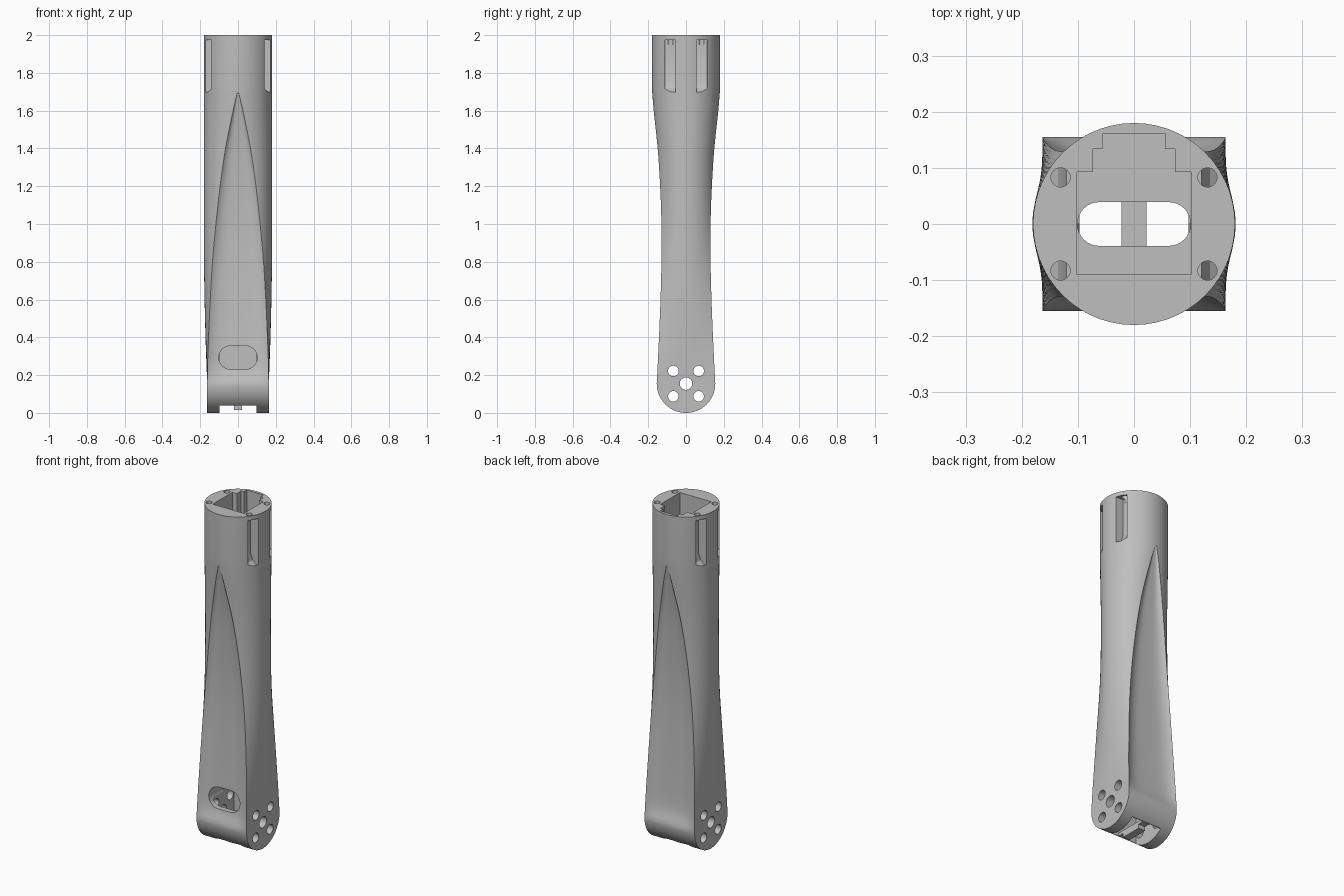
import bpy
import bmesh
from math import sin, cos, pi, atan
from mathutils import Matrix, Vector

default = bpy.data.objects.get("Cube")
if default:
    bpy.data.objects.remove(default, do_unlink=True)

grey = bpy.data.materials.new("light grey")
grey.use_nodes = True
tone = (0.52, 0.52, 0.52, 1)
grey.diffuse_color = tone
grey.node_tree.nodes["Principled BSDF"].inputs["Base Color"].default_value = tone


def add_object(name, bm):
    bmesh.ops.recalc_face_normals(bm, faces=bm.faces)
    mesh = bpy.data.meshes.new(name)
    bm.to_mesh(mesh)
    bm.free()
    mesh.materials.append(grey)
    obj = bpy.data.objects.new(name, mesh)
    bpy.context.collection.objects.link(obj)
    return obj


def box(name, low, high):
    bm = bmesh.new()
    low, high = Vector(low), Vector(high)
    bmesh.ops.create_cube(bm, size=1)
    for v in bm.verts:
        v.co = (low + high) / 2 + v.co * (high - low)
    return add_object(name, bm)


def rod(name, centre, radius, length, axis="Z"):
    bm = bmesh.new()
    turn = Matrix.Rotation(pi / 2, 4, "Y") if axis == "X" else Matrix()
    bmesh.ops.create_cone(bm, cap_ends=True, segments=32, radius1=radius, radius2=radius,
                          depth=length, matrix=Matrix.Translation(centre) @ turn)
    return add_object(name, bm)


def prism(name, outline, place, start, end):
    """Extrude a 2D outline; place(u, v, w) maps it into space."""
    bm = bmesh.new()
    face = bm.faces.new([bm.verts.new(place(u, v, start)) for u, v in outline])
    moved = bmesh.ops.extrude_face_region(bm, geom=[face])["geom"]
    shift = Vector(place(0, 0, end)) - Vector(place(0, 0, start))
    bmesh.ops.translate(bm, vec=shift, verts=[g for g in moved if isinstance(g, bmesh.types.BMVert)])
    return add_object(name, bm)


def stadium(half_length, radius, steps=16):
    reach = half_length - radius
    right = [(reach + radius * cos(a), radius * sin(a))
             for a in (-pi / 2 + pi * i / steps for i in range(steps + 1))]
    return right + [(-u, -v) for u, v in right]


# Body stations: height, ridge x, ridge y, side x, groove depth
stations = [
    (0.155, 0.163, 0.155, 0.163, 0),
    (0.23, 0.162, 0.151, 0.166, 0.02),
    (0.4, 0.156, 0.143, 0.172, 0.024),
    (0.6, 0.147, 0.135, 0.177, 0.024),
    (0.8, 0.135, 0.13, 0.18, 0.024),
    (1.0, 0.117, 0.13, 0.181, 0.023),
    (1.2, 0.095, 0.137, 0.181, 0.021),
    (1.4, 0.066, 0.15, 0.181, 0.018),
    (1.6, 0.026, 0.171, 0.18, 0.01),
    (1.71, 0, 0.18, 0.18, 0),
]


def section(z):
    """Smoothly interpolate the body stations."""
    last = len(stations) - 1
    i = max(k for k in range(last) if stations[k][0] <= z or k == 0)
    p, q = stations[i], stations[i + 1]
    before, after = stations[max(i - 1, 0)], stations[min(i + 2, last)]
    span = q[0] - p[0]
    t = (z - p[0]) / span
    out = []
    for k in range(1, 5):
        m = (q[k] - before[k]) / (q[0] - before[0]) * span
        n = (after[k] - p[k]) / (after[0] - p[0]) * span
        a, b = p[k], q[k]
        out.append(a + t * (m + t * (3 * (b - a) - 2 * m - n + t * (2 * (a - b) + m + n))))
    return out


def ring(z, ridge_x, ridge_y, side_x, depth, steps=28):
    """Half outline (bulging side then grooved back), repeated by half turn."""
    bulge = max(side_x - ridge_x, 0)
    theta = 2 * atan(bulge / ridge_y)
    half = []
    for i in range(steps):
        s = 2 * i / steps - 1
        if bulge < 1e-5:
            half.append((ridge_x, ridge_y * s))
        else:
            radius = ridge_y / sin(theta)
            half.append((side_x - radius + radius * cos(theta * s), radius * sin(theta * s)))
    for i in range(steps):
        t = cos(pi * i / steps)
        half.append((ridge_x * t, ridge_y - depth * (1 - t ** 4)))
    return [(x, y, z) for x, y in half] + [(-x, -y, z) for x, y in half]


# Arm body: round foot, grooved shaft, cylindrical head
foot = 0.155
rings = []
for i in range(1, 16):
    a = pi / 2 * i / 16
    rings.append(ring(foot * (1 - cos(a)), 0.163, foot * sin(a), 0.163, 0))
for i in range(65):
    z = foot + (1.71 - foot) * i / 64
    rings.append(ring(z, *section(z)))
rings.append(ring(2, 0, 0.18, 0.18, 0))
# Flat sliver closing the underside
rings.insert(0, ring(0, 0.163, 0.006, 0.163, 0))

bm = bmesh.new()
loops = [[bm.verts.new(p) for p in r] for r in rings]
count = len(loops[0])
for low, high in zip(loops, loops[1:]):
    for j in range(count):
        k = (j + 1) % count
        bm.faces.new((low[j], low[k], high[k], high[j]))
bm.faces.new(loops[0])
bm.faces.new(loops[-1])
bmesh.ops.remove_doubles(bm, verts=bm.verts, dist=1e-5)
body = add_object("arm_body", bm)

cutters = []

# Stepped motor pocket in the head
half = [(0.102, -0.09), (0.102, 0.093), (0.073, 0.093), (0.073, 0.134), (0.055, 0.134), (0.055, 0.161)]
pocket = half + [(-x, y) for x, y in reversed(half)]
cutters.append(prism("head_pocket", pocket, lambda u, v, w: (u, v, w), 1.7, 2.1))

# Fork cavity, underside notch, and cable channel between the two ends
cutters.append(box("fork_cavity", (-0.097, -0.1, -0.1), (0.097, 0.1, 0.36)))
cutters.append(box("foot_notch", (-0.097, -0.3, -0.1), (0.097, 0.3, 0.04)))
cutters.append(prism("cable_channel", stadium(0.101, 0.039), lambda u, v, w: (u, v, w), 0.3, 1.75))

# Cable window on the front
cutters.append(prism("front_window", stadium(0.102, 0.062),
                     lambda u, v, w: (u, w, v + 0.293), -0.3, 0))

# Pivot hole and bolt holes through both cheeks
cutters.append(rod("pivot_hole", (0, 0, foot), 0.033, 1, "X"))
for y in (-0.067, 0.067):
    for dz in (-0.067, 0.067):
        cutters.append(rod("bolt_hole", (0, y, foot + dz), 0.028, 1, "X"))

# Screw holes in the rim and the nut slots they open into
slot = [(0.12, 1.975), (0.22, 1.975), (0.22, 1.7), (0.16, 1.7), (0.135, 1.72), (0.12, 1.76)]
for sx in (-1, 1):
    for y in (-0.083, 0.083):
        cutters.append(rod("screw_hole", (sx * 0.131, y, 2), 0.017, 0.1))
        cutters.append(prism("nut_slot", slot, lambda u, v, w: (sx * u, w, v), y - 0.028, y + 0.028))

# Apply every cut, then discard the cutters
bpy.context.view_layer.objects.active = body
for cutter in cutters:
    cutter.hide_render = True
    cut = body.modifiers.new(cutter.name, "BOOLEAN")
    cut.operation = "DIFFERENCE"
    cut.solver = "EXACT"
    cut.object = cutter
    bpy.ops.object.modifier_apply(modifier=cut.name)
for cutter in cutters:
    bpy.data.objects.remove(cutter, do_unlink=True)

# Central rib inside the fork
box("fork_rib", (-0.022, -0.102, 0.04), (0.022, 0.102, 0.058))
box("fork_rib_tab", (-0.022, -0.064, 0.016), (0.022, 0.064, 0.041))

bpy.ops.object.select_all(action="DESELECT")
body.select_set(True)
bpy.ops.object.shade_smooth_by_angle(angle=0.4)
